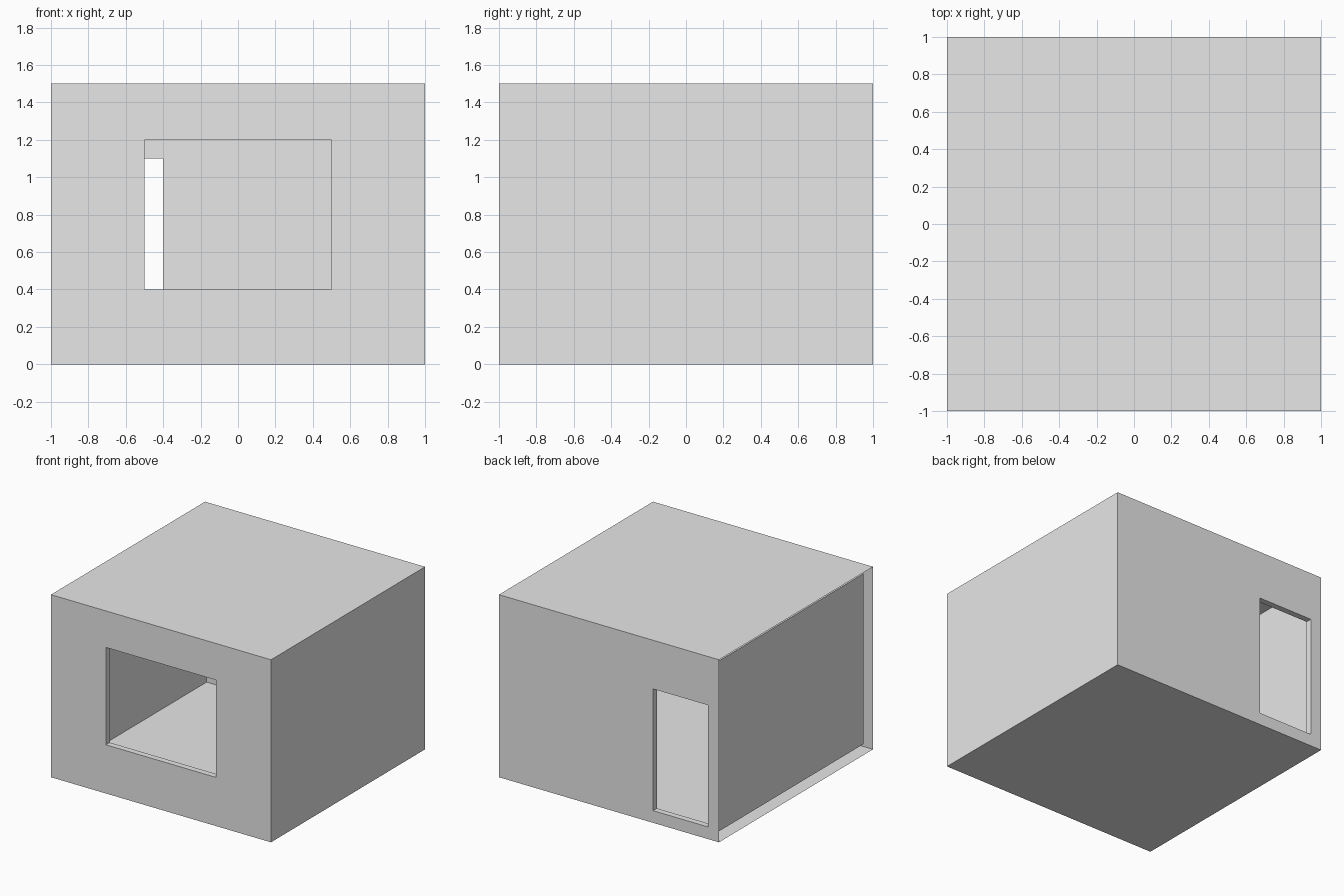
import bpy
import bmesh

cube = bpy.data.objects.get("Cube")
if cube:
    bpy.data.objects.remove(cube, do_unlink=True)

HALF, HEIGHT, WALL = 1.0, 1.5, 0.05
INNER = HALF - WALL

# One plain plaster colour
plaster = bpy.data.materials.new("plaster_grey")
plaster.use_nodes = True
grey = (0.8, 0.8, 0.8, 1.0)
plaster.diffuse_color = grey
plaster.node_tree.nodes["Principled BSDF"].inputs["Base Color"].default_value = grey


def ring(bm, y, x0, x1, z0, z1):
    """Upright rectangle of four vertices: bottom, right, top, left sides."""
    corners = ((x0, z0), (x1, z0), (x1, z1), (x0, z1))
    return [bm.verts.new((x, y, z)) for x, z in corners]


def bridge(bm, a, b, skip=()):
    """Join two rings with four faces."""
    for i in range(4):
        if i not in skip:
            j = (i + 1) % 4
            bm.faces.new((a[i], a[j], b[j], b[i]))


outer = (-HALF, HALF, 0, HEIGHT)
inner = (-INNER, INNER, WALL, HEIGHT - WALL)
window = (-0.5, 0.5, 0.4, 1.2)
door = (-0.9, -0.4, 0.1, 1.1)

bm = bmesh.new()
# Front wall with window, inner room, back wall with doorway
rings = [ring(bm, y, *rect) for y, rect in (
    (-HALF, outer), (-HALF, window), (-INNER, window), (-INNER, inner),
    (INNER, inner), (INNER, door), (HALF, door), (HALF, outer))]
for a, b in zip(rings, rings[1:]):
    bridge(bm, a, b)

# Outer floor, side and roof; the -x side has no outer skin
bridge(bm, rings[-1], rings[0], skip=(3,))

mesh = bpy.data.meshes.new("room_shell")
bm.to_mesh(mesh)
bm.free()
mesh.materials.append(plaster)
room = bpy.data.objects.new("room_shell", mesh)
bpy.context.collection.objects.link(room)
